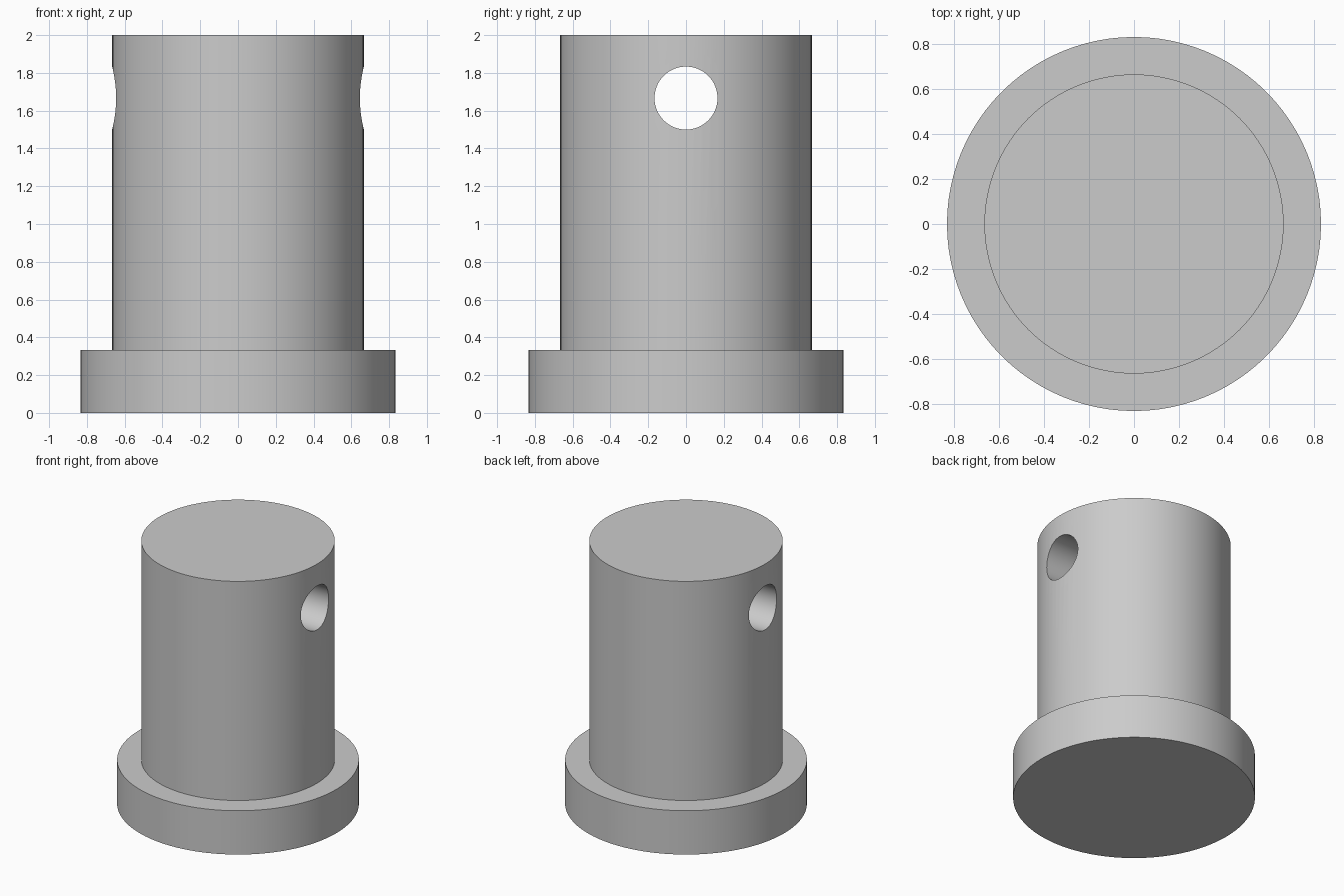
import bpy
import math

default = bpy.data.objects.get("Cube")
if default:
    bpy.data.objects.remove(default, do_unlink=True)

SIDES = 96
UNIT = 1 / 6  # pin is twelve units tall

steel = bpy.data.materials.new("plain grey")
steel.use_nodes = True
grey = (0.6, 0.6, 0.6, 1)
steel.diffuse_color = grey
steel.node_tree.nodes["Principled BSDF"].inputs["Base Color"].default_value = grey


def cylinder(name, radius, bottom, top):
    bpy.ops.mesh.primitive_cylinder_add(
        vertices=SIDES, radius=radius, depth=top - bottom,
        location=(0, 0, (bottom + top) / 2))
    obj = bpy.context.object
    obj.name = obj.data.name = name
    obj.data.materials.append(steel)
    return obj


def boolean(target, other, operation):
    mod = target.modifiers.new(operation.lower(), "BOOLEAN")
    mod.operation = operation
    mod.solver = "EXACT"
    mod.object = other
    bpy.context.view_layer.objects.active = target
    bpy.ops.object.modifier_apply(modifier=mod.name)
    bpy.data.objects.remove(other, do_unlink=True)


# Wide head at the bottom with the shaft standing through it
pin = cylinder("clevis_pin", 5 * UNIT, 0, 2 * UNIT)
shaft = cylinder("shaft", 4 * UNIT, UNIT, 12 * UNIT)
boolean(pin, shaft, "UNION")

# Cross hole running from side to side near the top
drill = cylinder("cross_hole_cutter", UNIT, -1, 1)
drill.hide_render = True
drill.rotation_euler.y = math.pi / 2
drill.location.z = 10 * UNIT
boolean(pin, drill, "DIFFERENCE")

# Smooth round walls, crisp rims
bpy.ops.object.select_all(action="DESELECT")
pin.select_set(True)
bpy.context.view_layer.objects.active = pin
bpy.ops.object.shade_smooth_by_angle(angle=math.radians(30))
